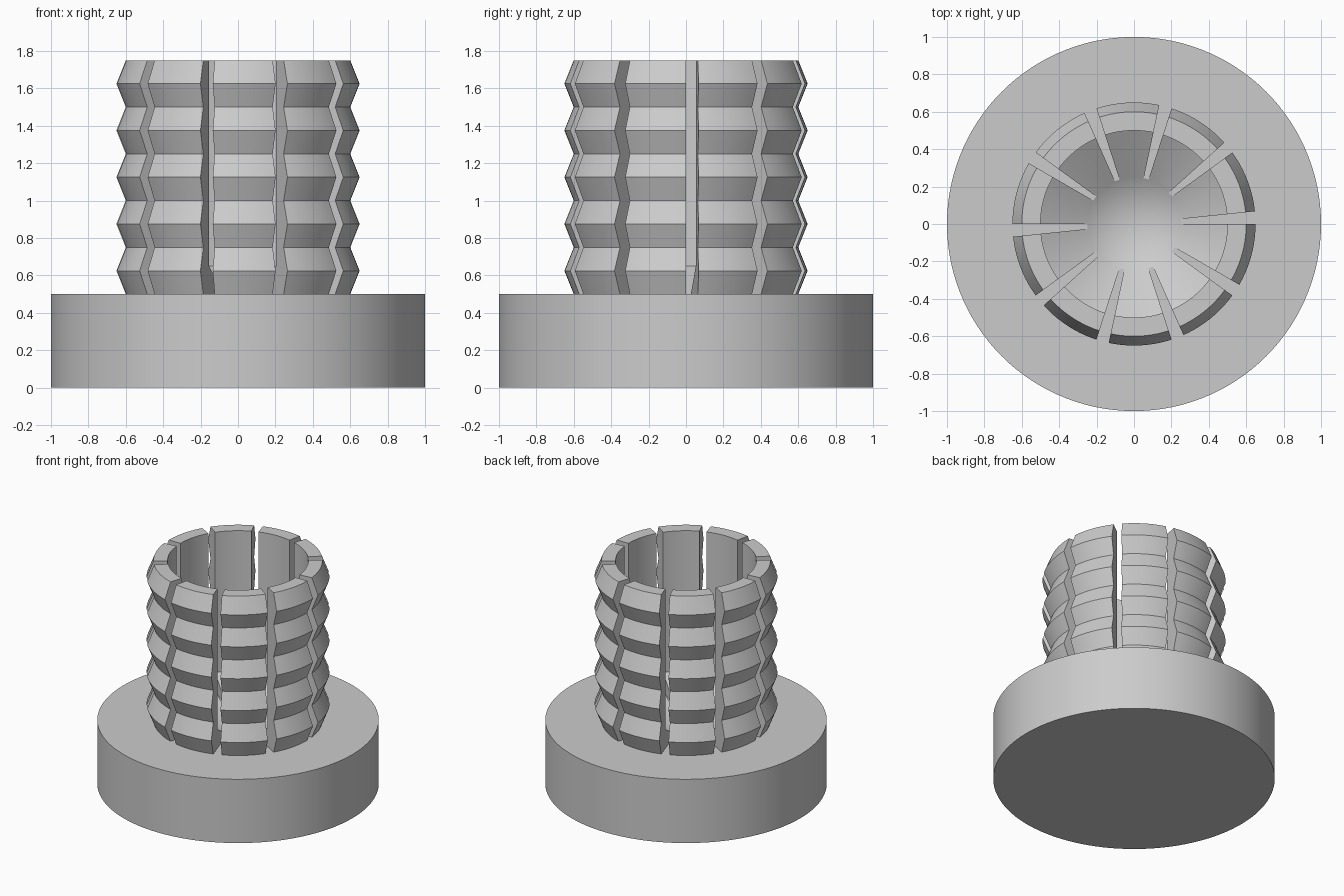
import bpy, bmesh, math

if "Cube" in bpy.data.objects:
    bpy.data.objects.remove(bpy.data.objects["Cube"])

STEP = 3          # degrees per facet
PITCH = 36        # ten slots around the ring
SLOT = 6          # angular width of a slot

grey = bpy.data.materials.new("plain grey")
grey.diffuse_color = (0.6, 0.6, 0.6, 1)
grey.use_nodes = True
grey.node_tree.nodes["Principled BSDF"].inputs["Base Color"].default_value = grey.diffuse_color


def point(r, z, deg):
    a = math.radians(deg)
    return (r * math.cos(a), r * math.sin(a), z)


def finish(bm, name):
    bmesh.ops.remove_doubles(bm, verts=bm.verts, dist=1e-5)
    mesh = bpy.data.meshes.new(name)
    bm.to_mesh(mesh)
    bm.free()
    mesh.materials.append(grey)
    obj = bpy.data.objects.new(name, mesh)
    bpy.context.collection.objects.link(obj)
    bpy.ops.object.select_all(action='DESELECT')
    obj.select_set(True)
    bpy.context.view_layer.objects.active = obj
    bpy.ops.object.shade_smooth_by_angle(angle=math.radians(25))


def strip(bm, p, q, a):
    """One facet between profile points p and q, from angle a to a + STEP."""
    corners = [point(*p, a), point(*q, a), point(*q, a + STEP), point(*p, a + STEP)]
    if p[0] == 0:
        corners.pop()
    elif q[0] == 0:
        corners.pop(2)
    bm.faces.new([bm.verts.new(c) for c in corners])


# Base disc with the conical pit; its top is left open beneath the wall segments
base = [(0, 0.35), (0.25, 0.5), (0.6, 0.5), (1, 0.5), (1, 0)]
bm = bmesh.new()
for a in range(0, 360, STEP):
    for i, (p, q) in enumerate(zip(base, base[1:])):
        if i != 1 or a % PITCH < SLOT:
            strip(bm, p, q, a)
bm.faces.new([bm.verts.new(point(1, 0, -a)) for a in range(0, 360, STEP)])
finish(bm, "base_disc")

# Ribbed wall segments: cone floor, bore, rim, then the zigzag outside
ribs = [(0.65 if i % 2 else 0.6, 1.75 - 0.125 * i) for i in range(11)]
wall = [(0.25, 0.5), (0.5, 0.65), (0.5, 1.75)] + ribs
for k in range(10):
    start, end = k * PITCH + SLOT, (k + 1) * PITCH
    bm = bmesh.new()
    for a in range(start, end, STEP):
        for p, q in zip(wall, wall[1:]):
            strip(bm, p, q, a)
    # Slot walls at both ends
    bm.faces.new([bm.verts.new(point(r, z, start)) for r, z in reversed(wall)])
    bm.faces.new([bm.verts.new(point(r, z, end)) for r, z in wall])
    finish(bm, f"wall_segment_{k + 1}")
